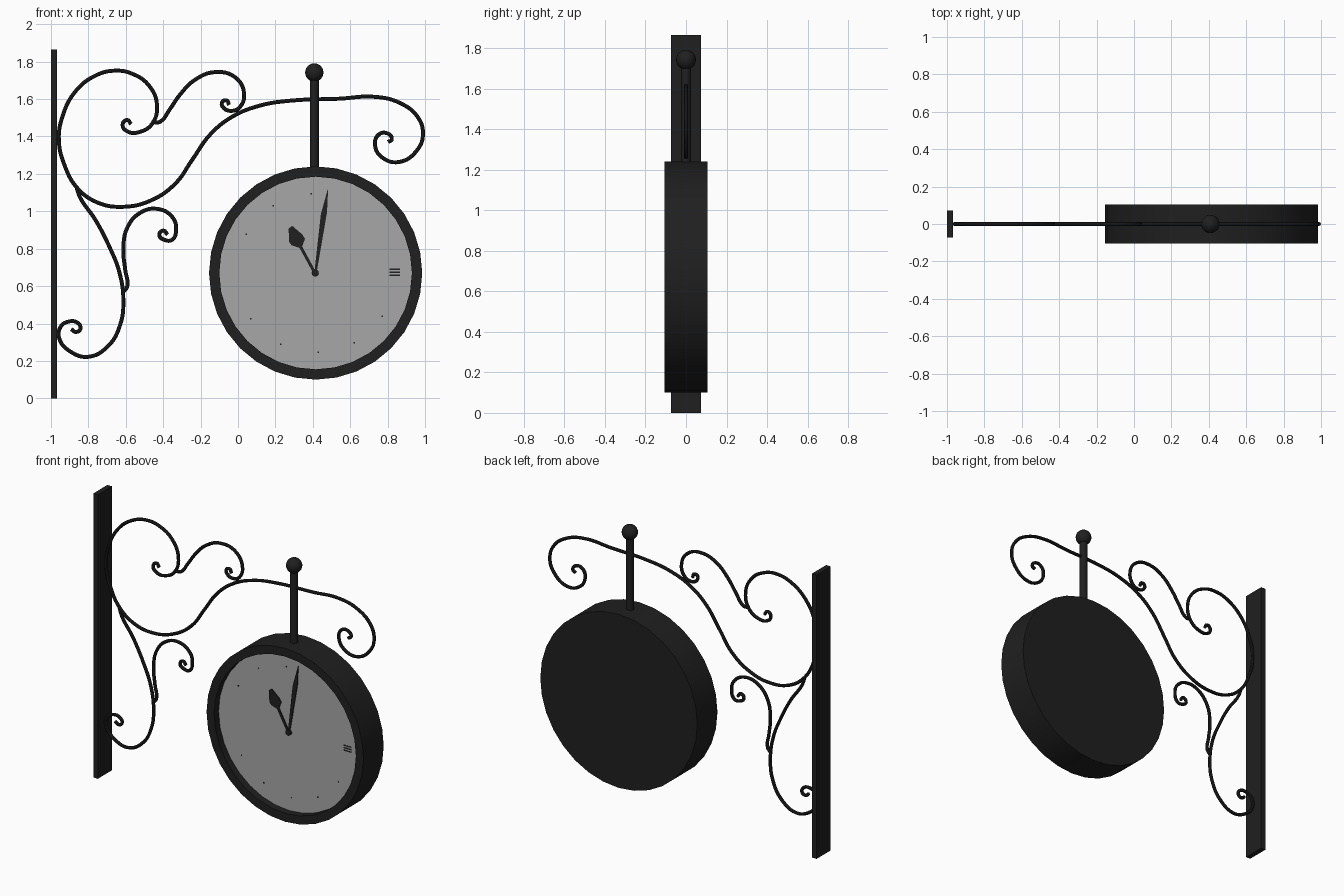
import bpy, bmesh, math
from mathutils import Matrix

if "Cube" in bpy.data.objects:
    bpy.data.objects.remove(bpy.data.objects["Cube"])


def material(name, v):
    m = bpy.data.materials.new(name)
    m.diffuse_color = (v, v, v, 1)
    m.use_nodes = True
    m.node_tree.nodes["Principled BSDF"].inputs["Base Color"].default_value = m.diffuse_color
    return m


IRON = material("black iron", 0.014)
DIAL = material("grey dial", 0.39)
CX, CZ, R, RI = 0.415, 0.67, 0.57, 0.515   # clock centre, outer and inner radius


def add_mesh(name, bm, mat, smooth=True):
    bmesh.ops.recalc_face_normals(bm, faces=bm.faces)
    me = bpy.data.meshes.new(name)
    bm.to_mesh(me)
    bm.free()
    ob = bpy.data.objects.new(name, me)
    bpy.context.collection.objects.link(ob)
    me.materials.append(mat)
    if smooth:
        bpy.ops.object.select_all(action='DESELECT')
        ob.select_set(True)
        bpy.context.view_layer.objects.active = ob
        bpy.ops.object.shade_smooth_by_angle(angle=math.radians(35))
    return ob


def lathe(name, profile, centre, axis, sides, mat):
    """Revolve (radius, height) points round the y or z axis; radius 0 ends close."""
    bm = bmesh.new()
    vs = [bm.verts.new((r, 0, h)) for r, h in profile]
    es = [bm.edges.new(p) for p in zip(vs, vs[1:])]
    bmesh.ops.spin(bm, geom=vs + es, cent=(0, 0, 0), axis=(0, 0, 1),
                   angle=math.tau, steps=sides)
    bmesh.ops.remove_doubles(bm, verts=bm.verts, dist=1e-5)
    if axis == 'y':
        bm.transform(Matrix.Rotation(math.radians(-90), 4, 'X'))
    bm.transform(Matrix.Translation(centre))
    return add_mesh(name, bm, mat)


def plate(name, pts, y0, y1, mat):
    """Extrude an outline of (x, z) points from y0 to y1."""
    bm = bmesh.new()
    f = bm.faces.new([bm.verts.new((x, y0, z)) for x, z in pts])
    ext = bmesh.ops.extrude_face_region(bm, geom=[f])
    for v in ext['geom']:
        if isinstance(v, bmesh.types.BMVert):
            v.co.y = y1
    return add_mesh(name, bm, mat, False)


def scroll(name, pts):
    """Round iron rod bent through (x, z) points."""
    cu = bpy.data.curves.new(name, 'CURVE')
    cu.dimensions = '3D'
    cu.bevel_depth, cu.bevel_resolution, cu.resolution_u = 0.0105, 2, 6
    cu.use_fill_caps = True
    sp = cu.splines.new('BEZIER')
    sp.bezier_points.add(len(pts) - 1)
    for p, (x, z) in zip(sp.bezier_points, pts):
        p.co = (x, 0, z)
        p.handle_left_type = p.handle_right_type = 'AUTO'
    tmp = bpy.data.objects.new(name + " path", cu)
    bpy.context.collection.objects.link(tmp)
    bpy.context.view_layer.update()
    bm = bmesh.new()
    me = tmp.to_mesh()
    bm.from_mesh(me)
    tmp.to_mesh_clear()
    bpy.data.objects.remove(tmp)
    add_mesh(name, bm, IRON)


# Wall plate
plate("wall_plate", [(-1, 0), (-.967, 0), (-.967, 1.865), (-1, 1.865)], -.073, .073, IRON)

# Scrollwork
scroll("main_arm", [
    (-.572, 1.465), (-.592, 1.488), (-.617, 1.462), (-.587, 1.425), (-.523, 1.425),
    (-.459, 1.468), (-.433, 1.57), (-.48, 1.677), (-.565, 1.735), (-.656, 1.752),
    (-.763, 1.725), (-.87, 1.64), (-.939, 1.505), (-.958, 1.38), (-.928, 1.248),
    (-.86, 1.125), (-.747, 1.045), (-.613, 1.024), (-.47, 1.056), (-.336, 1.147),
    (-.245, 1.275), (-.149, 1.41), (-.032, 1.505), (.117, 1.565), (.277, 1.591),
    (.544, 1.602), (.731, 1.612), (.864, 1.58), (.96, 1.505), (.989, 1.415),
    (.96, 1.33), (.864, 1.264), (.773, 1.286), (.733, 1.35), (.752, 1.41),
    (.8, 1.416), (.822, 1.385), (.802, 1.37)])
scroll("upper_scroll", [
    (-.448, 1.475), (-.418, 1.478), (-.363, 1.548), (-.309, 1.625), (-.23, 1.703),
    (-.123, 1.744), (-.016, 1.717), (.032, 1.635), (.011, 1.558), (-.032, 1.537),
    (-.077, 1.553), (-.085, 1.583), (-.06, 1.592), (-.048, 1.568)])
scroll("lower_brace", [
    (-.864, 1.13), (-.845, 1.075), (-.763, .955), (-.683, .8), (-.635, .677),
    (-.613, .525), (-.63, .393), (-.694, .28), (-.8, .222), (-.896, .25),
    (-.954, .315), (-.951, .378), (-.907, .41), (-.855, .402), (-.843, .37),
    (-.868, .355), (-.892, .37)])
scroll("lower_scroll", [
    (-.613, .57), (-.593, .596), (-.603, .687), (-.613, .795), (-.592, .912),
    (-.523, .992), (-.432, 1.013), (-.352, .97), (-.331, .906), (-.352, .848),
    (-.395, .848), (-.421, .872), (-.4, .897), (-.377, .875)])

# Hanging post with ball finial
lathe("post", [(0, 1.235), (.024, 1.235), (.024, 1.72), (0, 1.72)], (.408, 0, 0), 'z', 16, IRON)
ball = [(.049 * math.sin(math.pi * i / 12), -.049 * math.cos(math.pi * i / 12)) for i in range(13)]
ball[0], ball[-1] = (0, -.049), (0, .049)
lathe("ball_finial", ball, (.408, 0, 1.742), 'z', 20, IRON)

# Clock drum with raised rim, open at the front
lathe("clock_case", [(0, .105), (R, .105), (R, -.105), (RI, -.105), (RI, -.05), (0, -.05)],
      (CX, 0, CZ), 'y', 32, IRON)
lathe("dial", [(0, -.058), (RI + .002, -.058), (RI + .002, -.052), (0, -.052)],
      (CX, 0, CZ), 'y', 32, DIAL)

# Hands and hub
plate("minute_hand", [(.408, .67), (.42, .67), (.476, .995), (.482, 1.125), (.443, .985)],
      -.066, -.06, IRON)
plate("hour_hand", [(.406, .662), (.42, .67), (.343, .812), (.358, .852), (.345, .875),
                    (.29, .922), (.27, .908), (.274, .835), (.287, .818), (.329, .804)],
      -.066, -.06, IRON)
lathe("hub", [(0, -.072), (.019, -.072), (.019, -.055), (0, -.055)], (.413, 0, .67), 'y', 16, IRON)

# Small marks on the dial: three strokes at the right and fine dots round the edge
for i in range(3):
    z = .655 + .016 * i
    plate("hour_stroke", [(.81, z), (.865, z), (.865, z + .007), (.81, z + .007)], -.06, -.057, IRON)
for deg in (93, 122, 151, 215, 244, 272, 299, 327):
    x, z = CX + .425 * math.cos(math.radians(deg)), CZ + .425 * math.sin(math.radians(deg))
    plate("hour_dot", [(x - .004, z - .004), (x + .004, z - .004), (x + .004, z + .004),
                       (x - .004, z + .004)], -.06, -.057, IRON)
